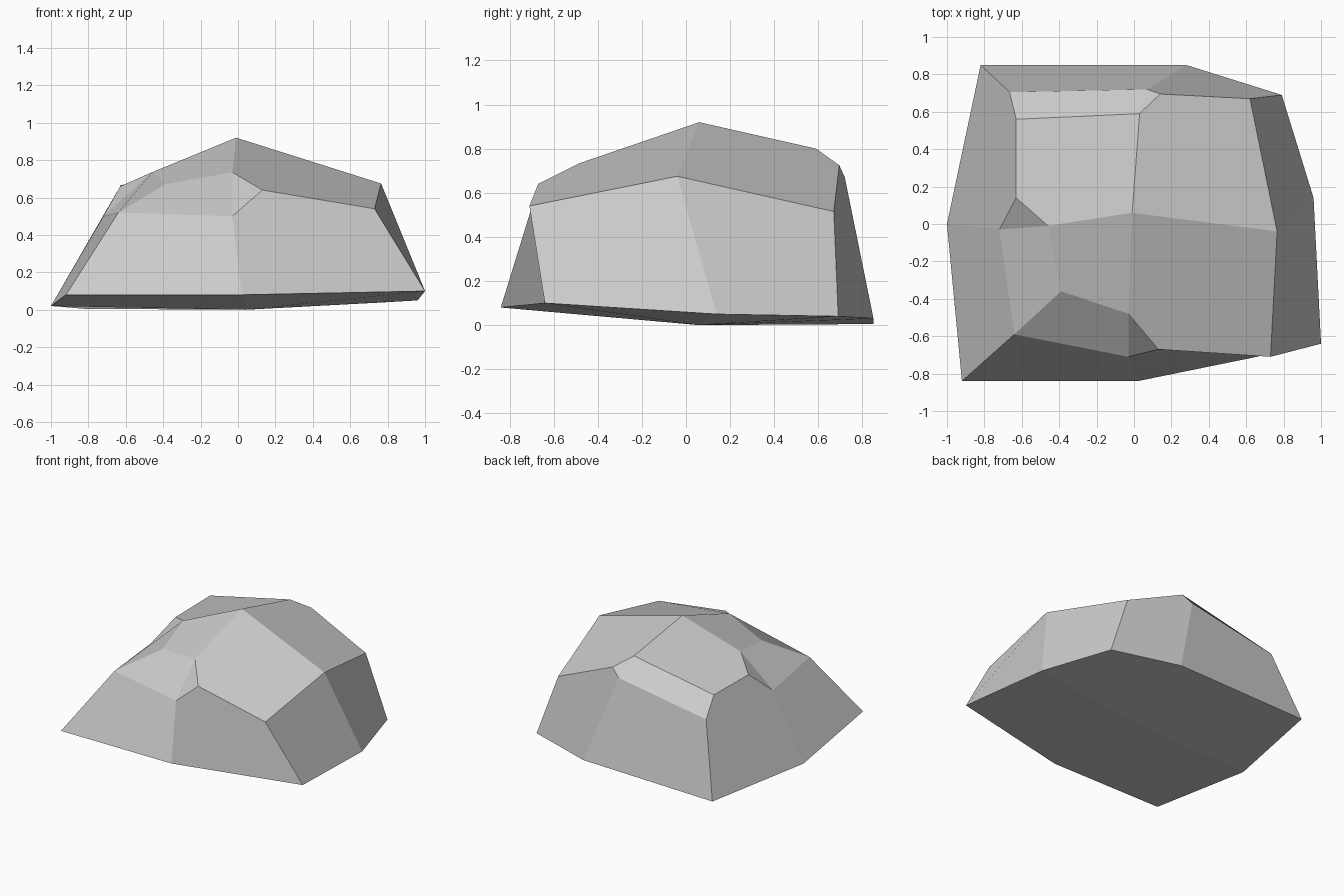
import bpy
import bmesh

default_cube = bpy.data.objects.get("Cube")
if default_cube:
    bpy.data.objects.remove(default_cube, do_unlink=True)

# Plain stone colour
stone = bpy.data.materials.new("stone_grey")
stone.use_nodes = True
colour = (0.6, 0.6, 0.6, 1)
stone.diffuse_color = colour
stone.node_tree.nodes["Principled BSDF"].inputs["Base Color"].default_value = colour

# Corners of the underside, slightly lifted at the front
underside = {
    "base_middle": (0.04, 0.06, 0),
    "base_front_left": (-0.92, -0.84, 0.08),
    "base_front": (0.02, -0.84, 0.08),
    "base_front_right": (1, -0.64, 0.1),
    "base_right": (0.96, 0.14, 0.05),
    "base_back_right": (0.79, 0.69, 0.04),
    "base_back": (0.28, 0.85, 0.03),
    "base_back_left": (-0.82, 0.85, 0.005),
    "base_left": (-1, 0, 0.02),
}

# Shoulder corners and peak
crown = {
    "peak": (-0.01, 0.06, 0.92),
    "right": (0.765, -0.04, 0.675),
    "front_right": (0.73, -0.71, 0.54),
    "back_right": (0.62, 0.67, 0.515),
    "front_left": (-0.64, -0.59, 0.52),
}

# Corners left by the three chipped edges
chips = {
    "front_low": (-0.03, -0.71, 0.5),
    "front_side": (0.13, -0.67, 0.64),
    "front_high": (-0.03, -0.48, 0.735),
    "front_inner": (-0.39, -0.36, 0.67),
    "left_low": (-0.72, -0.03, 0.5),
    "left_side": (-0.63, 0.14, 0.66),
    "left_high": (-0.46, -0.01, 0.735),
    "back_low": (0.07, 0.72, 0.67),
    "back_side": (0.14, 0.695, 0.725),
    "back_high": (0.03, 0.59, 0.8),
    "back_left_high": (-0.63, 0.56, 0.665),
    "back_left_low": (-0.665, 0.705, 0.54),
}

# Flat facets, each named by its corners in order
facets = [
    # sides
    "base_front_left base_front front_low front_left",
    "base_front base_front_right front_right front_side front_low",
    "base_front_right base_right right front_right",
    "base_right base_back_right back_right right",
    "base_back_right base_back back_low back_side back_right",
    "base_back base_back_left back_left_low back_low",
    "base_back_left base_left left_low left_side back_left_high back_left_low",
    "base_left base_front_left front_left left_low",
    # top
    "peak right back_right back_side back_high",
    "peak back_high back_left_high left_side left_high",
    "peak left_high front_inner front_high",
    "peak front_high front_side front_right right",
    # chipped edges
    "left_high left_low front_left front_inner",
    "left_high left_side left_low",
    "front_left front_low front_high front_inner",
    "front_low front_side front_high",
    "back_high back_low back_left_low back_left_high",
    "back_high back_side back_low",
    # underside
    "base_middle base_front base_front_left base_left",
    "base_middle base_right base_front_right base_front",
    "base_middle base_back base_back_right base_right",
    "base_middle base_left base_back_left base_back",
]

# Rock body
bm = bmesh.new()
corner = {name: bm.verts.new(place)
          for part in (underside, crown, chips)
          for name, place in part.items()}
for facet in facets:
    bm.faces.new([corner[name] for name in facet.split()])
bmesh.ops.recalc_face_normals(bm, faces=bm.faces)

mesh = bpy.data.meshes.new("rock")
bm.to_mesh(mesh)
bm.free()
mesh.materials.append(stone)
rock = bpy.data.objects.new("rock", mesh)
bpy.context.collection.objects.link(rock)
